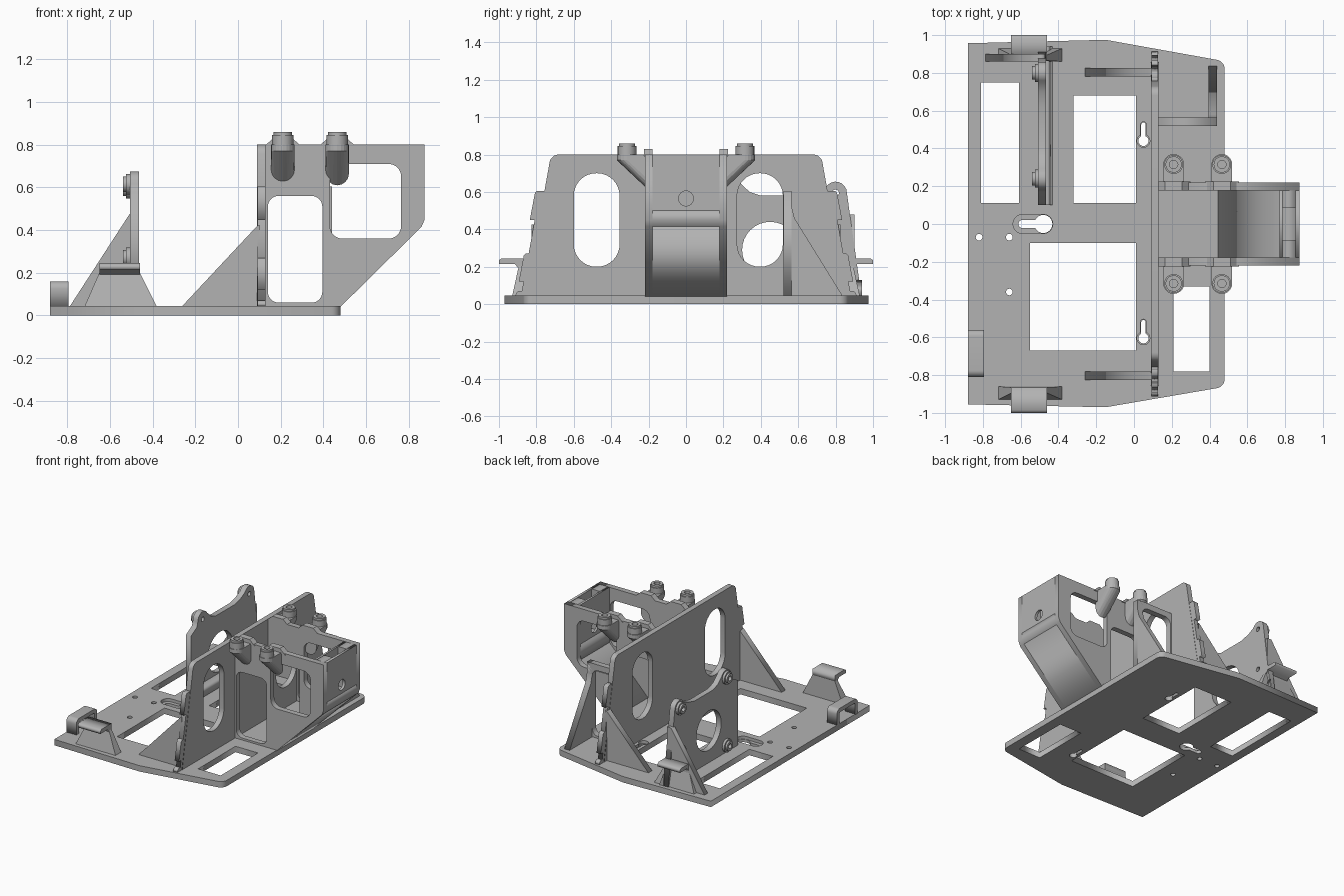
import bpy, bmesh, math

cube = bpy.data.objects.get("Cube")
if cube:
    bpy.data.objects.remove(cube, do_unlink=True)

grey = bpy.data.materials.new("plain grey")
grey.use_nodes = True
grey.diffuse_color = (0.45, 0.45, 0.45, 1)
grey.node_tree.nodes["Principled BSDF"].inputs["Base Color"].default_value = (0.45, 0.45, 0.45, 1)
T = 0.045  # base thickness


def finish(name, bm):
    bmesh.ops.remove_doubles(bm, verts=bm.verts, dist=0.0001)
    bmesh.ops.recalc_face_normals(bm, faces=bm.faces)
    me = bpy.data.meshes.new(name)
    bm.to_mesh(me)
    bm.free()
    me.materials.append(grey)
    ob = bpy.data.objects.new(name, me)
    bpy.context.collection.objects.link(ob)
    return ob


def plate(name, axis, lo, hi, *loops):
    """Flat outline with holes, extruded from lo to hi along an axis."""
    cu = bpy.data.curves.new(name, 'CURVE')
    cu.dimensions = '2D'
    cu.fill_mode = 'BOTH'
    cu.extrude = (hi - lo) / 2
    for loop in loops:
        sp = cu.splines.new('POLY')
        sp.points.add(len(loop) - 1)
        for p, (u, v) in zip(sp.points, loop):
            p.co = (u, v, 0, 1)
        sp.use_cyclic_u = True
    tmp = bpy.data.objects.new(name + "_outline", cu)
    me = tmp.to_mesh()
    bm = bmesh.new()
    bm.from_mesh(me)
    tmp.to_mesh_clear()
    bpy.data.objects.remove(tmp)
    bpy.data.curves.remove(cu)
    for vert in bm.verts:
        u, v, w = vert.co
        w += (lo + hi) / 2
        vert.co = {'x': (w, u, v), 'y': (u, w, v), 'z': (u, v, w)}[axis]
    return finish(name, bm)


def hull(name, pts):
    bm = bmesh.new()
    for p in pts:
        bm.verts.new(p)
    res = bmesh.ops.convex_hull(bm, input=bm.verts)
    junk = set(res["geom_interior"]) | set(res["geom_unused"])
    bmesh.ops.delete(bm, geom=[g for g in junk if isinstance(g, bmesh.types.BMVert)], context='VERTS')
    return finish(name, bm)


def arc(u, v, r, a, b, n=8):
    return [(u + r * math.cos(math.radians(a + (b - a) * i / n)),
             v + r * math.sin(math.radians(a + (b - a) * i / n))) for i in range(n + 1)]


def circle(u, v, r, n=24):
    return arc(u, v, r, 0, 360 - 360 / n, n - 1)


def rect(u0, u1, v0, v1, r=0.0):
    if r == 0:
        return [(u0, v0), (u1, v0), (u1, v1), (u0, v1)]
    return (arc(u1 - r, v1 - r, r, 0, 90) + arc(u0 + r, v1 - r, r, 90, 180)
            + arc(u0 + r, v0 + r, r, 180, 270) + arc(u1 - r, v0 + r, r, 270, 360))


def keyhole(u, v, r, w, length, turn):
    """Round hole with a narrow slot pointing along the turn angle."""
    k = math.degrees(math.asin(w / r))
    return arc(u, v, r, turn + k, turn + 360 - k, 20) + arc(
        u + length * math.cos(math.radians(turn)), v + length * math.sin(math.radians(turn)),
        w, turn - 90, turn + 90)


def mirror_y(pts):
    return [(x, -y, z) for x, y, z in pts]


# Base plate in two layers, so the keyholes get a recess
outline = ([(-0.88, -0.955), (-0.15, -0.97)] + arc(0.43, -0.82, 0.05, -80, 0)
           + arc(0.43, 0.82, 0.05, 0, 80) + [(-0.15, 0.975), (-0.88, 0.957)])
openings = [rect(-0.81, -0.61, 0.11, 0.75), rect(-0.32, 0.01, 0.11, 0.68),
            rect(-0.55, 0.01, -0.67, -0.10), rect(0.21, 0.40, -0.78, -0.33)]
openings += [circle(u, v, 0.018, 12) for u, v in ((-0.82, -0.07), (-0.66, -0.07), (-0.66, -0.36))]
slots = [keyhole(-0.48, 0, 0.048, 0.022, 0.11, 180)]
recess = [rect(-0.64, -0.43, -0.05, 0.05, 0.0499)]
for v in (0.44, -0.605):
    slots.append(keyhole(0.05, v, 0.027, 0.012, 0.085, 90))
    recess.append(keyhole(0.05, v, 0.034, 0.016, 0.085, 90))
plate("base_lower", 'z', 0, 0.022, outline, *openings, *slots)
plate("base_upper", 'z', 0.022, T, outline, *openings, *recess)

# Tall cross wall with two long openings
half = arc(0.68, 0.75, 0.05, 10, 90)
wall = [(0.86, 0.03)] + half + [(-y, z) for y, z in reversed(half)] + [(-0.86, 0.03)]
plate("cross_wall", 'x', 0.09, 0.13, wall,
      rect(-0.60, -0.355, 0.2, 0.7, 0.12), rect(0.273, 0.518, 0.2, 0.7, 0.12))


def wall_edge(z):
    return 0.86 - (z - 0.03) * 0.178


for s, side in ((1, "back"), (-1, "front")):
    # Edge strip and tabs on the cross wall
    for z0, z1, out in ((0.05, 0.605, 0.025), (0.45, 0.605, 0.05), (0.12, 0.27, 0.05), (0.045, 0.07, 0.055)):
        e0, e1 = wall_edge(z0), wall_edge(z1)
        plate(side + "_wall_tab", 'x', 0.092, 0.128,
              [(s * (e0 - 0.01), z0), (s * (e0 + out), z0), (s * (e1 + out), z1 - 0.01),
               (s * (e1 + out - 0.01), z1), (s * (e1 - 0.01), z1)])
    # Triangular braces behind the wall
    lo, hi = sorted((s * 0.78, s * 0.825))
    plate(side + "_wall_brace", 'y', lo, hi, [(-0.265, 0.04), (0.1, 0.04), (0.1, 0.425), (0.09, 0.42)])
    # Box side walls with two windows
    lo, hi = sorted((s * 0.178, s * 0.22))
    plate(side + "_box_side", 'y', lo, hi,
          [(0.12, 0.04), (0.48, 0.04), (0.86, 0.415), (0.875, 0.45), (0.875, 0.8), (0.12, 0.8)],
          rect(0.14, 0.395, 0.06, 0.56, 0.05), rect(0.43, 0.765, 0.36, 0.71, 0.06))
    # Screw posts on slanted arms
    for x in (0.21, 0.465):
        arm = [(u, v, z) for u, v in circle(x, 0.315, 0.055, 20) for z in (0.77, 0.80)]
        arm += [(u, 0.2, z) for u, z in arc(x, 0.665, 0.055, 180, 360)]
        arm += [(x - 0.055, 0.2, 0.8), (x + 0.055, 0.2, 0.8)]
        pad = [(x + d, y, z) for y in (0.178, 0.225) for d, z in
               ((-0.09, 0.79), (0.09, 0.79), (-0.045, 0.83), (0.045, 0.83))]
        hull(side + "_post_arm", arm if s > 0 else mirror_y(arm))
        hull(side + "_post_pad", pad if s > 0 else mirror_y(pad))
        plate(side + "_post", 'z', 0.79, 0.845, circle(x, s * 0.315, 0.05), circle(x, s * 0.315, 0.022))
        plate(side + "_post_rim", 'z', 0.845, 0.86, circle(x, s * 0.315, 0.043), circle(x, s * 0.315, 0.022))
    # Edge clips: flared foot, upright and outward lip
    foot = [(x, y, 0.04) for x in (-0.72, -0.38) for y in (0.86, 0.93)]
    foot += [(x, y, 0.2) for x in (-0.65, -0.46) for y in (0.865, 0.895)]
    hull(side + "_clip_foot", foot if s > 0 else mirror_y(foot))
    plate(side + "_clip_lip", 'x', -0.65, -0.46,
          [(s * 0.865, 0.19), (s * 0.865, 0.245), (s * 0.985, 0.245), (s * 1.0, 0.235),
           (s * 1.0, 0.215), (s * 0.915, 0.215), (s * 0.895, 0.19)])

# Box: sloping floor and end block with a nut slot
plate("box_slope", 'y', -0.179, 0.179, [(0.44, 0.04), (0.48, 0.04), (0.86, 0.415), (0.77, 0.38)])
plate("box_end_lower", 'y', -0.179, 0.179,
      [(0.77, 0.34), (0.86, 0.415), (0.875, 0.45), (0.875, 0.5), (0.77, 0.5)])
plate("box_end_face", 'x', 0.855, 0.875, rect(-0.179, 0.179, 0.5, 0.8), circle(0, 0.565, 0.04))
plate("box_end_inner", 'x', 0.77, 0.785, rect(-0.179, 0.179, 0.5, 0.8), circle(0, 0.565, 0.04))
for lo, hi in ((-0.179, -0.085), (0.085, 0.179)):
    plate("box_end_fill", 'y', lo, hi, rect(0.785, 0.855, 0.5, 0.8))

# Frame rib and sloping brace on the wall
plate("frame_rib", 'y', 0.52, 0.565, rect(0.12, 0.44, 0.04, 0.605), rect(0.14, 0.395, 0.06, 0.56, 0.05))
plate("frame_brace", 'x', 0.395, 0.44,
      [(0.54, 0.04), (0.84, 0.04), (0.58, 0.46), (0.565, 0.52), (0.565, 0.6), (0.54, 0.605)])

# Motor mount with a dipped top, round opening and bosses
profile = [(0.94, 0.03), (0.10, 0.03), (0.10, 0.54), (0.17, 0.58)] + arc(0.24, 0.615, 0.06, 180, 30)
profile += [(0.34, 0.6), (0.40, 0.58), (0.62, 0.58), (0.70, 0.6)] + arc(0.80, 0.595, 0.06, 150, 0)
bosses = [(0.24, 0.615), (0.80, 0.595), (0.24, 0.10), (0.80, 0.27)]
plate("motor_mount", 'x', -0.507, -0.465, profile, circle(0.45, 0.29, 0.15, 32),
      *[circle(u, v, 0.018, 12) for u, v in bosses])
for u, v in bosses:
    plate("mount_boss", 'x', -0.525, -0.507, circle(u, v, 0.048), circle(u, v, 0.018, 12))
    plate("mount_boss_rim", 'x', -0.54, -0.525, circle(u, v, 0.036), circle(u, v, 0.018, 12))
plate("mount_foot", 'y', 0.10, 0.94, [(-0.47, 0.04), (-0.43, 0.04), (-0.465, 0.13)])
plate("mount_brace", 'y', 0.86, 0.90, [(-0.79, 0.04), (-0.47, 0.04), (-0.47, 0.48), (-0.505, 0.48)])

# Small cable arch at the edge
plate("cable_arch", 'x', -0.88, -0.795,
      [(-0.81, 0.04)] + arc(-0.775, 0.125, 0.035, 180, 90) + arc(-0.595, 0.125, 0.035, 90, 0)
      + [(-0.56, 0.04), (-0.59, 0.04)] + arc(-0.605, 0.115, 0.015, 0, 90)
      + arc(-0.765, 0.115, 0.015, 90, 180) + [(-0.78, 0.04)])
